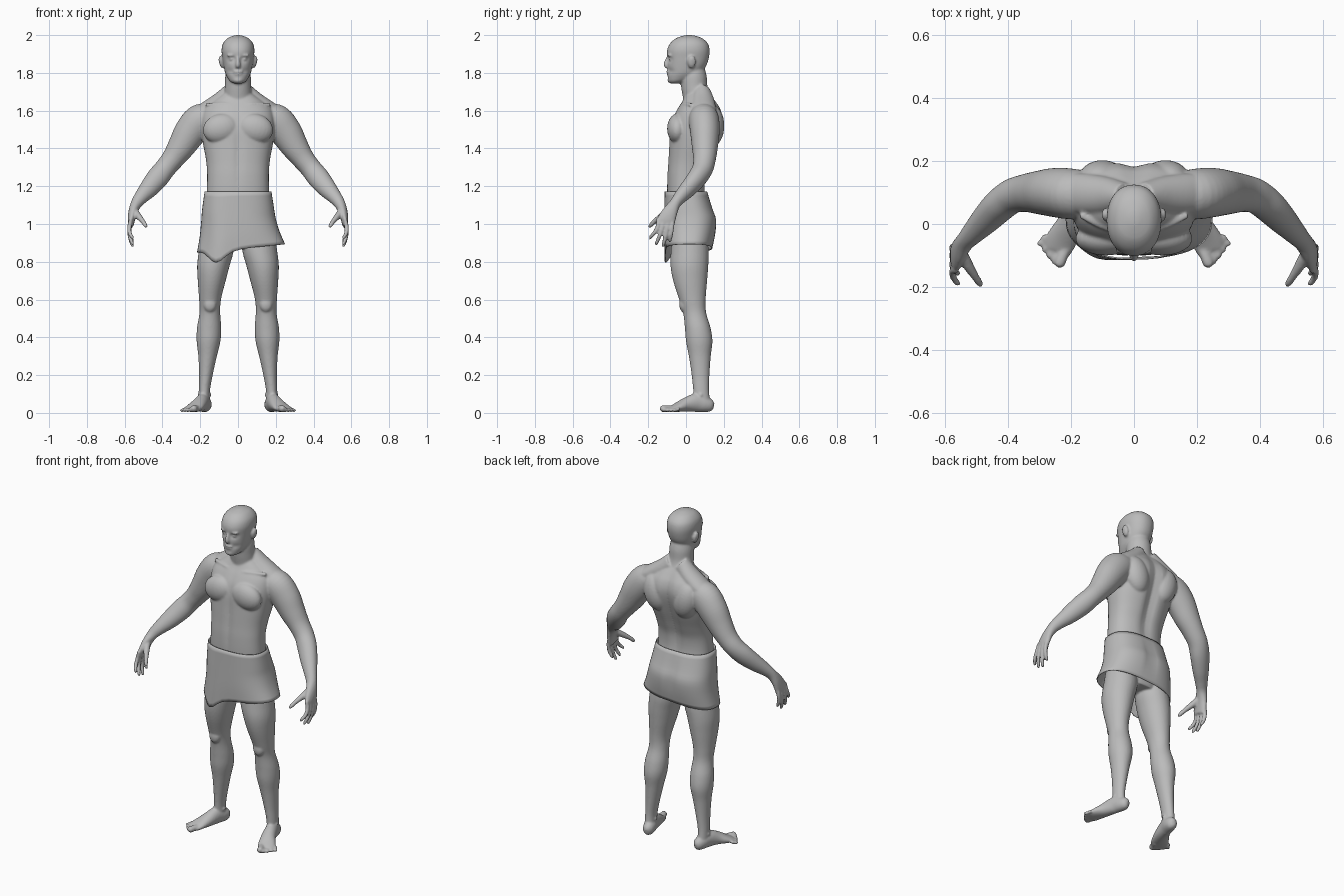
import bpy, bmesh, math
from mathutils import Vector, Matrix

grey = bpy.data.materials.new("plain grey")
grey.diffuse_color = (0.5, 0.5, 0.5, 1)


def resample(secs, k):
    """Catmull-Rom interpolation of section tuples."""
    out = []
    for i in range(len(secs) - 1):
        p0, p1, p2 = secs[max(i - 1, 0)], secs[i], secs[i + 1]
        p3 = secs[min(i + 2, len(secs) - 1)]
        for j in range(k):
            t = j / k
            out.append([0.5 * (2 * b + (c - a) * t + (2 * a - 5 * b + 4 * c - d) * t * t
                               + (3 * b - a - 3 * c + d) * t ** 3)
                        for a, b, c, d in zip(p0, p1, p2, p3)])
    out.append(list(secs[-1]))
    return out


def sgn_pow(v, p):
    return math.copysign(abs(v) ** p, v)


def tube(bm, secs, ref=(0, 1, 0), flat=False, n=32, k=5, power=1.0):
    """Closed loft through (x, y, z, half width, half depth) sections."""
    secs = resample(secs, k)
    pts = [Vector(s[:3]) for s in secs]
    rings = []
    for i, s in enumerate(secs):
        t = pts[min(i + 1, len(pts) - 1)] - pts[max(i - 1, 0)]
        t = Vector((0, 0, 1)) if flat else t.normalized()
        v = Vector(ref)
        v = (v - t * v.dot(t)).normalized()
        u = v.cross(t)
        a, b = max(s[3], .002), max(s[4], .002)
        rings.append([bm.verts.new(pts[i] + u * a * sgn_pow(math.cos(q), power)
                                   + v * b * sgn_pow(math.sin(q), power))
                      for q in (2 * math.pi * j / n for j in range(n))])
    for r, w in zip(rings, rings[1:]):
        for j in range(n):
            m = (j + 1) % n
            bm.faces.new((r[j], r[m], w[m], w[j]))
    bm.faces.new(rings[0][::-1])
    bm.faces.new(rings[-1])
    return [v for r in rings for v in r]


def ball(bm, loc, size, rot=0):
    m = Matrix.Translation(loc) @ Matrix.Rotation(rot, 4, 'Y') @ Matrix.Diagonal((*size, 1))
    bmesh.ops.create_uvsphere(bm, u_segments=24, v_segments=16, radius=1, matrix=m)


def gauss(d, w):
    return math.exp(-(d / w) ** 2)


def profile(rows):
    """(z, front y, back y, half width) rows to loft sections."""
    return [(0, (f + b) / 2, z, w, (b - f) / 2) for z, f, b, w in rows]


def finish(bm, name):
    me = bpy.data.meshes.new(name)
    bm.to_mesh(me)
    bm.free()
    me.materials.append(grey)
    for p in me.polygons:
        p.use_smooth = True
    ob = bpy.data.objects.new(name, me)
    bpy.context.collection.objects.link(ob)
    return ob


bm = bmesh.new()

# torso, with spine groove, breastbone groove and stomach line
torso = tube(bm, profile([
    (.87, -.04, .10, .10), (.95, -.075, .12, .165), (1.05, -.09, .14, .172),
    (1.15, -.10, .105, .166), (1.25, -.10, .105, .163), (1.33, -.095, .13, .168),
    (1.42, -.09, .165, .184), (1.50, -.085, .19, .195), (1.56, -.07, .197, .195),
    (1.61, -.045, .185, .18), (1.65, -.02, .16, .135), (1.69, 0, .13, .08)]),
    flat=True, n=64, power=.85)
for v in torso:
    x, y, z = v.co
    if y > .05:
        v.co.y -= .022 * gauss(x, .035) * gauss(z - 1.42, .25)
    else:
        v.co.y += .008 * gauss(x, .02) * gauss(z - 1.38, .2)

# neck and head, with eye sockets
tube(bm, profile([(1.60, -.01, .15, .10), (1.66, -.015, .135, .078), (1.72, -.025, .115, .070),
                  (1.78, -.03, .11, .068), (1.82, -.02, .10, .06)]), flat=True)
head = tube(bm, profile([
    (1.744, -.082, -.035, .022), (1.755, -.092, .0, .042), (1.775, -.096, .045, .056),
    (1.80, -.096, .08, .068), (1.84, -.098, .108, .077), (1.88, -.10, .121, .083),
    (1.92, -.10, .125, .087), (1.955, -.085, .116, .080), (1.982, -.055, .088, .058),
    (1.995, -.02, .055, .03), (2.0, .005, .03, .01)]), flat=True, n=48, power=.92)
for v in head:
    x, y, z = v.co
    if y < 0:
        v.co.y += .016 * gauss(abs(x) - .033, .018) * gauss(z - 1.873, .014)
        v.co.y += .006 * gauss(z - 1.81, .012) * gauss(abs(x) - .04, .02)

# nose, lips and chin
tube(bm, [(0, -.085, 1.895, .007, .010), (0, -.098, 1.87, .009, .012),
          (0, -.105, 1.845, .013, .014), (0, -.098, 1.828, .012, .010)])
ball(bm, (0, -.094, 1.807), (.025, .010, .007))
ball(bm, (0, -.092, 1.794), (.022, .010, .007))
ball(bm, (0, -.084, 1.762), (.026, .014, .016))

for s in (1, -1):
    def side(secs):
        return [(s * q[0], *q[1:]) for q in secs]

    # ear, eye and brow
    ball(bm, (s * .088, .03, 1.858), (.013, .022, .034), s * .2)
    ball(bm, (s * .033, -.078, 1.872), (.014, .013, .010))
    ball(bm, (s * .034, -.084, 1.893), (.026, .014, .007))

    # chest, shoulder slope, shoulder blade
    ball(bm, (s * .09, -.046, 1.505), (.097, .054, .078), s * .25)
    tube(bm, side([(.03, .085, 1.70, .05, .045), (.09, .09, 1.65, .05, .06),
                   (.16, .095, 1.605, .048, .065), (.21, .10, 1.58, .04, .06)]))
    ball(bm, (s * .10, .14, 1.52), (.075, .063, .11), s * .25)
    # collar bone
    tube(bm, side([(.015, -.02, 1.625, .009, .012), (.08, -.012, 1.635, .009, .012),
                   (.17, .03, 1.63, .009, .012)]))

    # arm with palm
    tube(bm, side([
        (.13, .09, 1.575, .06, .07), (.195, .095, 1.55, .088, .08), (.25, .10, 1.49, .086, .078),
        (.30, .10, 1.41, .073, .069), (.345, .098, 1.345, .060, .060), (.387, .088, 1.293, .056, .055),
        (.427, .058, 1.243, .058, .051), (.472, .012, 1.188, .050, .044),
        (.512, -.030, 1.143, .038, .035), (.538, -.058, 1.108, .030, .030),
        (.556, -.084, 1.065, .024, .040), (.565, -.104, 1.02, .019, .048),
        (.566, -.112, .99, .013, .044)]))
    # fingers and thumb
    for y0, y1, z1 in ((-.150, -.188, .918), (-.125, -.156, .887), (-.099, -.120, .877), (-.074, -.085, .902)):
        tube(bm, side([(.565, y0 + .005, 1.03, .011, .012), (.575, y0, .985, .012, .012),
                       (.573, (y0 + y1) / 2, (.985 + z1) / 2, .011, .011),
                       (.560, y1, z1 + .012, .0095, .0095), (.556, y1, z1, .004, .004)]), n=12)
    tube(bm, side([(.550, -.085, 1.075, .018, .018), (.530, -.125, 1.045, .018, .018),
                   (.505, -.165, 1.015, .013, .013), (.490, -.188, .992, .011, .011),
                   (.484, -.197, .98, .004, .004)]), n=12)

    # leg
    tube(bm, side([
        (.108, .02, .95, .085, .09), (.115, .02, .86, .092, .10), (.130, .018, .78, .086, .10),
        (.139, .022, .70, .074, .09), (.148, .034, .60, .058, .070), (.149, .046, .53, .055, .061),
        (.153, .062, .45, .064, .068), (.156, .070, .38, .063, .070), (.161, .073, .30, .049, .058),
        (.170, .077, .20, .036, .047), (.178, .080, .12, .030, .042), (.179, .085, .05, .030, .044)]),
        flat=True)
    # knee cap and ankle bones
    ball(bm, (s * .148, -.012, .575), (.034, .024, .042))
    ball(bm, (s * .178, .078, .095), (.038, .018, .018))

    # foot, then toes fanning from big to little
    tube(bm, side([
        (.163, .145, .034, .012, .018), (.168, .130, .038, .028, .033), (.175, .10, .046, .035, .042),
        (.187, .055, .054, .036, .049), (.205, .0, .043, .041, .038), (.230, -.050, .028, .049, .023),
        (.245, -.085, .019, .044, .013)]), ref=(0, 0, 1))
    for i in range(5):
        f, r = i / 4, .0175 if i == 0 else .0125 - .0008 * i
        bx, by, tx, ty = .214 + .066 * f, -.07 + .034 * f, .241 + .062 * f, -.137 + .068 * f ** 1.3
        tube(bm, side([(bx, by, .022, r, r), ((bx + tx) / 2, (by + ty) / 2, r + .006, r, r),
                       (tx * .85 + bx * .15, ty * .85 + by * .15, r + .004, r, r),
                       (tx, ty, r + .002, r * .4, r * .4)]), ref=(0, 0, 1), n=12)

# blend all the muscles into one skin
body = finish(bm, "body")
remesh = body.modifiers.new("blend", 'REMESH')
remesh.mode = 'VOXEL'
remesh.voxel_size = .006
remesh.use_smooth_shade = True
relax = body.modifiers.new("relax", 'SMOOTH')
relax.factor = .5
relax.iterations = 4

# shorts: open flared shell with an uneven hem
bm = bmesh.new()
rows = resample([(0, 0, 0, .177, .113), (.3, 0, .014, .190, .127), (.5, .002, .024, .197, .137),
                 (.75, .008, .022, .211, .134), (1, .016, .016, .233, .124)], 3)
N, rings = 48, []
for f, cx, cy, rx, ry in rows:
    ring = []
    for j in range(N):
        q = 2 * math.pi * j / N
        dip = gauss(q - 1.5 * math.pi + .5, .32)
        hem = .872 + .022 * math.cos(q) - .065 * dip
        x = cx + rx * sgn_pow(math.cos(q), .8)
        y = cy + ry * sgn_pow(math.sin(q), .8) - .015 * dip * f
        if y > .05:
            y -= .014 * gauss(x, .025) * gauss(f - .5, .35)
        ring.append(bm.verts.new((x, y, 1.172 + (hem - 1.172) * f)))
    rings.append(ring)
for r, w in zip(rings, rings[1:]):
    for j in range(N):
        m = (j + 1) % N
        bm.faces.new((r[m], r[j], w[j], w[m]))
shorts = finish(bm, "shorts")
cloth = shorts.modifiers.new("cloth", 'SOLIDIFY')
cloth.thickness = .005
